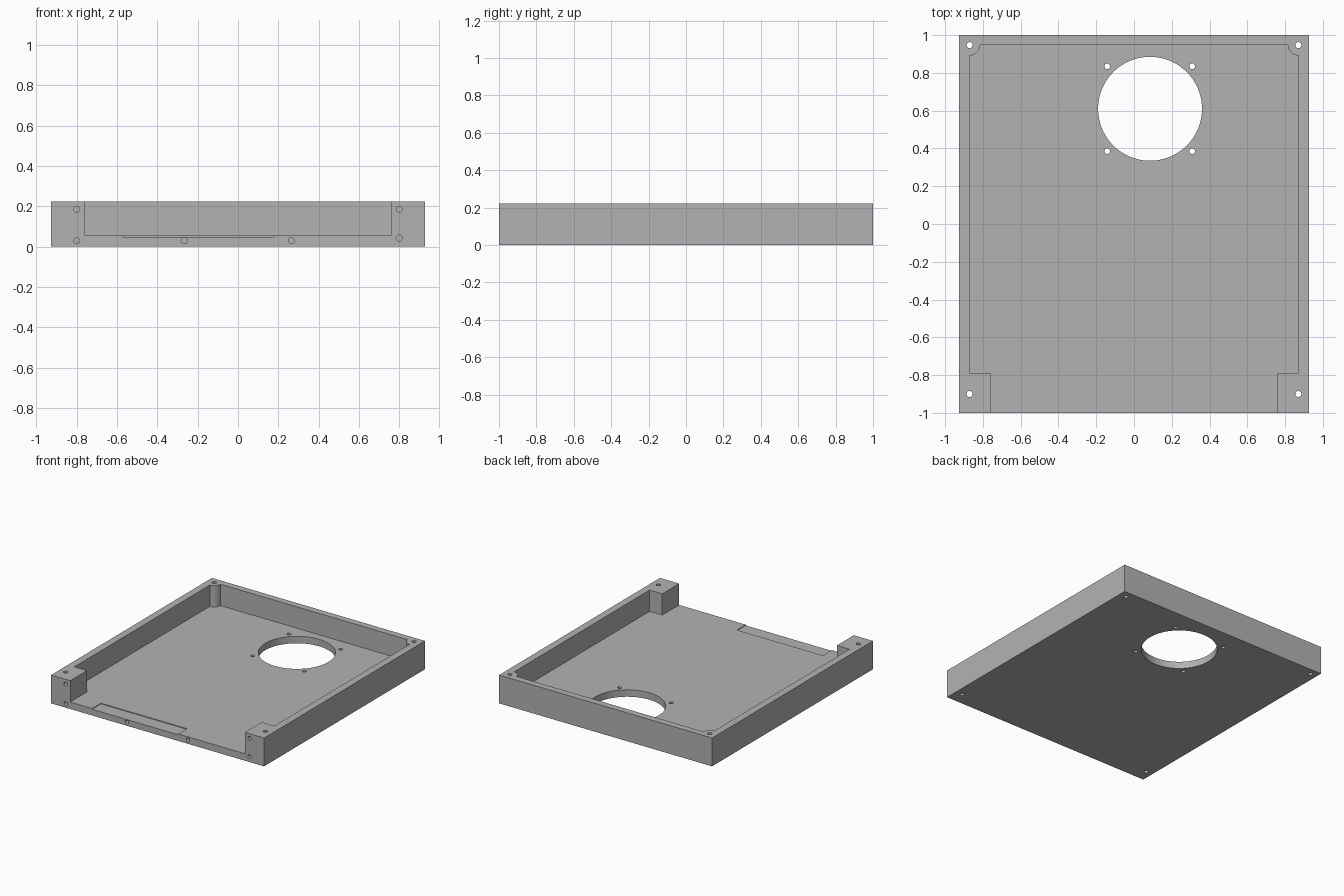
import bpy, bmesh, math

if "Cube" in bpy.data.objects:
    bpy.data.objects.remove(bpy.data.objects["Cube"])

W, L, H, FLOOR = 0.927, 1.0, 0.223, 0.055   # half width, half length, height, floor thickness

grey = bpy.data.materials.new("plain grey")
grey.diffuse_color = (0.45, 0.45, 0.45, 1)
grey.use_nodes = True
grey.node_tree.nodes["Principled BSDF"].inputs["Base Color"].default_value = grey.diffuse_color


def prism(name, outline, z0, z1):
    """Extrude a closed xy outline from z0 to z1."""
    bm = bmesh.new()
    face = bm.faces.new([bm.verts.new((x, y, z0)) for x, y in outline])
    new = bmesh.ops.extrude_face_region(bm, geom=[face])["geom"]
    bmesh.ops.translate(bm, vec=(0, 0, z1 - z0),
                        verts=[v for v in new if isinstance(v, bmesh.types.BMVert)])
    bmesh.ops.recalc_face_normals(bm, faces=bm.faces)
    mesh = bpy.data.meshes.new(name)
    bm.to_mesh(mesh)
    bm.free()
    ob = bpy.data.objects.new(name, mesh)
    bpy.context.collection.objects.link(ob)
    return ob


def rect(x0, y0, x1, y1):
    return [(x0, y0), (x1, y0), (x1, y1), (x0, y1)]


def circle(x, y, r, n):
    return [(x + r * math.cos(2 * math.pi * i / n), y + r * math.sin(2 * math.pi * i / n))
            for i in range(n)]


# Solid block for the case
tray = prism("tray", rect(-W, -L, W, L), 0, H)
tray.data.materials.append(grey)

# Pocket outline: open front between two posts, rounded screw bosses at the back
arc = [(0.87 + 0.055 * math.cos(a), 0.947 + 0.055 * math.sin(a))
       for a in (math.radians(270 - 90 * i / 10) for i in range(11))]
half = [(0.76, -1.1), (0.76, -0.79), (0.87, -0.79)] + arc
pocket = half + [(-x, y) for x, y in reversed(half)]
cutters = [prism("pocket_cutter", pocket, FLOOR, H + 0.1)]

# Shallow recess at the front edge of the floor
cutters.append(prism("recess_cutter", rect(-0.57, -1.1, 0.18, -0.89), FLOOR - 0.006, FLOOR + 0.05))

# Fan opening with its four screw holes
cutters.append(prism("fan_cutter", circle(0.085, 0.61, 0.275, 96), -0.1, 0.15))
for sx in (-1, 1):
    for sy in (-1, 1):
        cutters.append(prism("fan_screw_cutter",
                             circle(0.083 + sx * 0.225, 0.61 + sy * 0.225, 0.015, 24), -0.1, 0.15))

# Vertical screw holes through the four corners
for x in (-0.87, 0.87):
    for y in (-0.9, 0.947):
        cutters.append(prism("corner_screw_cutter", circle(x, y, 0.016, 24), -0.1, H + 0.1))

# Blind screw holes in the front face
for x, z in ((-0.8, 0.185), (-0.8, 0.03), (-0.267, 0.03),
             (0.265, 0.03), (0.8, 0.185), (0.8, 0.043)):
    hole = prism("front_screw_cutter", circle(0, 0, 0.015, 24), -0.1, 0.1)
    hole.location = (x, -L, z)
    hole.rotation_euler.x = math.pi / 2
    cutters.append(hole)

# Cut everything out of the block, then remove the cutters
for c in cutters:
    c.hide_render = True
    mod = tray.modifiers.new(c.name, 'BOOLEAN')
    mod.operation, mod.solver, mod.object = 'DIFFERENCE', 'EXACT', c
bpy.context.view_layer.update()
graph = bpy.context.evaluated_depsgraph_get()
result = bpy.data.meshes.new_from_object(tray.evaluated_get(graph))
tray.modifiers.clear()
tray.data = result
for c in cutters:
    bpy.data.objects.remove(c, do_unlink=True)

# Smooth round walls, sharp edges elsewhere
bpy.context.view_layer.objects.active = tray
tray.select_set(True)
bpy.ops.object.shade_smooth_by_angle(angle=math.radians(30))
